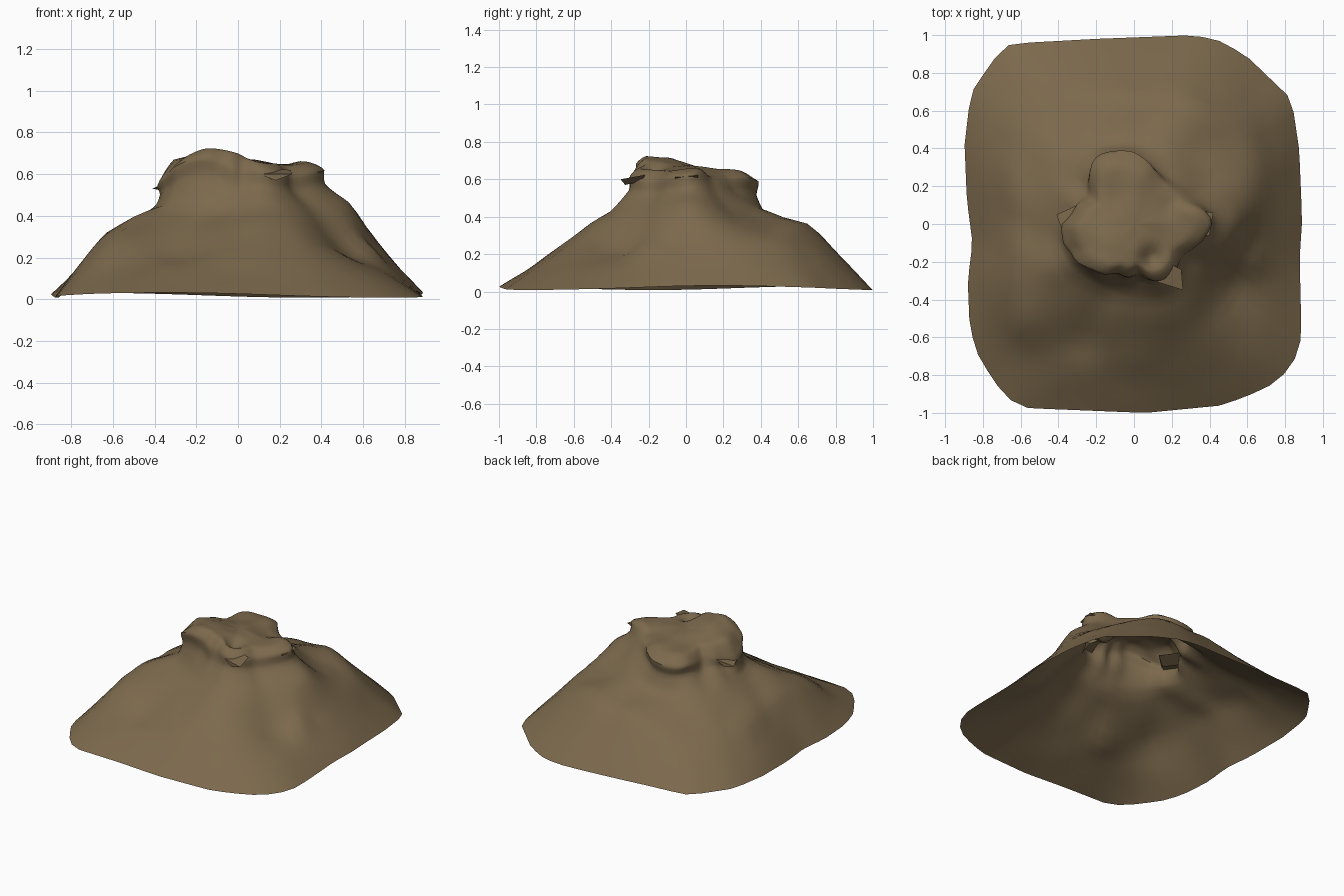
import bpy, bmesh, math
from mathutils import Vector, noise

if "Cube" in bpy.data.objects:
    bpy.data.objects.remove(bpy.data.objects["Cube"])

# Outline of the skirt seen from above, counter-clockwise
OUTLINE = [(.89, .02), (.875, .39), (.835, .66), (.59, .895), (.45, .97), (.32, 1.0),
           (-.2, .98), (-.655, .955), (-.745, .87), (-.865, .69), (-.897, .42), (-.885, .13),
           (-.855, -.1), (-.88, -.3), (-.87, -.55), (-.82, -.71), (-.68, -.92), (-.56, -.975),
           (.06, -1.0), (.47, -.96), (.7, -.87), (.837, -.76), (.887, -.6), (.877, -.18)]
# Every 30 degrees: shoulder r, z; neck r, z; crag rim r, z
PROFILES = [(.66, .265, .53, .46, .41, .62), (.73, .28, .52, .39, .28, .61),
            (.70, .355, .43, .44, .29, .62), (.68, .325, .43, .42, .38, .60),
            (.74, .27, .46, .41, .40, .59), (.72, .27, .45, .42, .27, .60),
            (.62, .305, .41, .44, .38, .54), (.70, .32, .41, .44, .37, .62),
            (.70, .25, .38, .43, .31, .66), (.62, .265, .40, .40, .27, .62),
            (.64, .275, .44, .43, .34, .60), (.64, .23, .44, .41, .30, .60)]
# Local swellings and hollows: x, y, radius, height
BUMPS = [(-.58, -.5, .12, .03), (-.28, -.62, .11, -.05), (.12, -.55, .16, .02),
         (.62, -.2, .07, .04), (.5, -.32, .12, -.03), (.09, -.18, .06, -.05),
         (-.24, .2, .07, -.03), (.2, .1, .06, -.02)]
SEGMENTS, STEPS = 72, 4


def catmull(a, b, c, d, t):
    return .5 * (2 * b + (c - a) * t + (2 * a - 5 * b + 4 * c - d) * t * t
                 + (3 * b - a - 3 * c + d) * t ** 3)


def outline_radius(ang):
    """Distance from the centre to the outline along one direction."""
    d = Vector((math.cos(ang), math.sin(ang)))
    for i, p in enumerate(OUTLINE):
        p, q = Vector(p), Vector(OUTLINE[(i + 1) % len(OUTLINE)])
        e = q - p
        den = d.cross(e)
        if abs(den) > 1e-9:
            r, s = p.cross(e) / den, p.cross(d) / den
            if r > 0 and -1e-6 <= s <= 1 + 1e-6:
                return r
    return .9


def profile(ang):
    """Blend the neighbouring profiles around the hill."""
    f = ang / (math.pi / 6)
    i, t = int(f), f - int(f)
    rows = [PROFILES[(i + k) % 12] for k in (-1, 0, 1, 2)]
    return [catmull(*vals, t) for vals in zip(*rows)]


def cap_height(x, y):
    return .645 + .08 * math.exp(-((x + .1) ** 2 + (y + .15) ** 2) / .03)


def section(ang):
    """Radial section from skirt edge to summit as (r, z) points."""
    sr, sz, nr, nz, rr, rz = profile(ang)
    br = outline_radius(ang)
    rr += .03 * noise.noise(Vector((math.cos(ang) * 4, math.sin(ang) * 4, 3)))
    keys = [(br, .02 + .012 * math.sin(3 * ang + 1)),
            (br * .5 + sr * .5, sz * .5 + .01), (sr, sz), (nr, nz),
            (rr * .97 + max(0, nr - rr - .08) * .5, rz * .6 + nz * .4), (rr, rz)]
    for k in (.8, .45):
        r = rr * k
        keys.append((r, cap_height(r * math.cos(ang), r * math.sin(ang))))
    keys.append((0, cap_height(0, 0)))
    pts = []
    n = len(keys)
    for i in range(n - 1):
        q = [Vector(keys[min(max(i + k, 0), n - 1)]) for k in (-1, 0, 1, 2)]
        for s in range(STEPS):
            t = s / STEPS
            pts.append(q[1].lerp(q[2], t) * .5 + catmull(*q, t) * .5)
    return pts


# Hill shell, open underneath
bm = bmesh.new()
rings = []
for a in range(SEGMENTS):
    ang = 2 * math.pi * a / SEGMENTS
    col = []
    for j, (r, z) in enumerate(section(ang)):
        x, y = r * math.cos(ang), r * math.sin(ang)
        if j:
            for bx, by, br, h in BUMPS:
                z += h * math.exp(-((x - bx) ** 2 + (y - by) ** 2) / br ** 2)
            rough = .025 * min(1, z / .45)
            z += rough * noise.noise(Vector((x * 6, y * 6, z * 4)))
        col.append(bm.verts.new((x, y, max(z, 0))))
    rings.append(col)
summit = bm.verts.new((0, 0, cap_height(0, 0)))
for a in range(SEGMENTS):
    c, d = rings[a], rings[(a + 1) % SEGMENTS]
    for j in range(len(c) - 1):
        bm.faces.new((c[j], d[j], d[j + 1], c[j + 1]))
    bm.faces.new((c[-1], d[-1], summit))

# Soil colour
soil = bpy.data.materials.new("brown earth")
soil.diffuse_color = (.2, .141, .073, 1)
soil.use_nodes = True
soil.node_tree.nodes["Principled BSDF"].inputs["Base Color"].default_value = soil.diffuse_color


def finish(bm, name):
    me = bpy.data.meshes.new(name)
    bm.to_mesh(me)
    bm.free()
    me.materials.append(soil)
    ob = bpy.data.objects.new(name, me)
    bpy.context.collection.objects.link(ob)
    bpy.context.view_layer.objects.active = ob
    ob.select_set(True)
    bpy.ops.object.shade_smooth_by_angle(angle=math.radians(50))
    ob.select_set(False)


finish(bm, "hill")

# Jagged rock ledges round the summit: thin wedges, two outer then two inner points
LEDGES = [((.42, .06, .62), (.40, -.06, .61), (.27, -.06, .62), (.27, .08, .63)),
          ((.26, -.35, .60), (.25, -.24, .62), (.13, -.18, .63), (.1, -.30, .60)),
          ((-.35, -.12, .56), (-.41, .05, .53), (-.30, .10, .57), (-.25, -.05, .60))]
for i, pts in enumerate(LEDGES):
    bm = bmesh.new()
    top = [bm.verts.new(p) for p in pts]
    inner = (top[2], top[3])
    low = [bm.verts.new(Vector(p).lerp(Vector(q), .5) - Vector((0, 0, .03)))
           for p, q in ((pts[0], pts[3]), (pts[1], pts[2]))]
    bm.faces.new(top)
    bm.faces.new((top[0], low[0], low[1], top[1]))
    bm.faces.new((top[0], top[3], low[0]))
    bm.faces.new((top[1], low[1], top[2]))
    bmesh.ops.recalc_face_normals(bm, faces=bm.faces[:])
    finish(bm, f"rock_ledge_{i + 1}")
